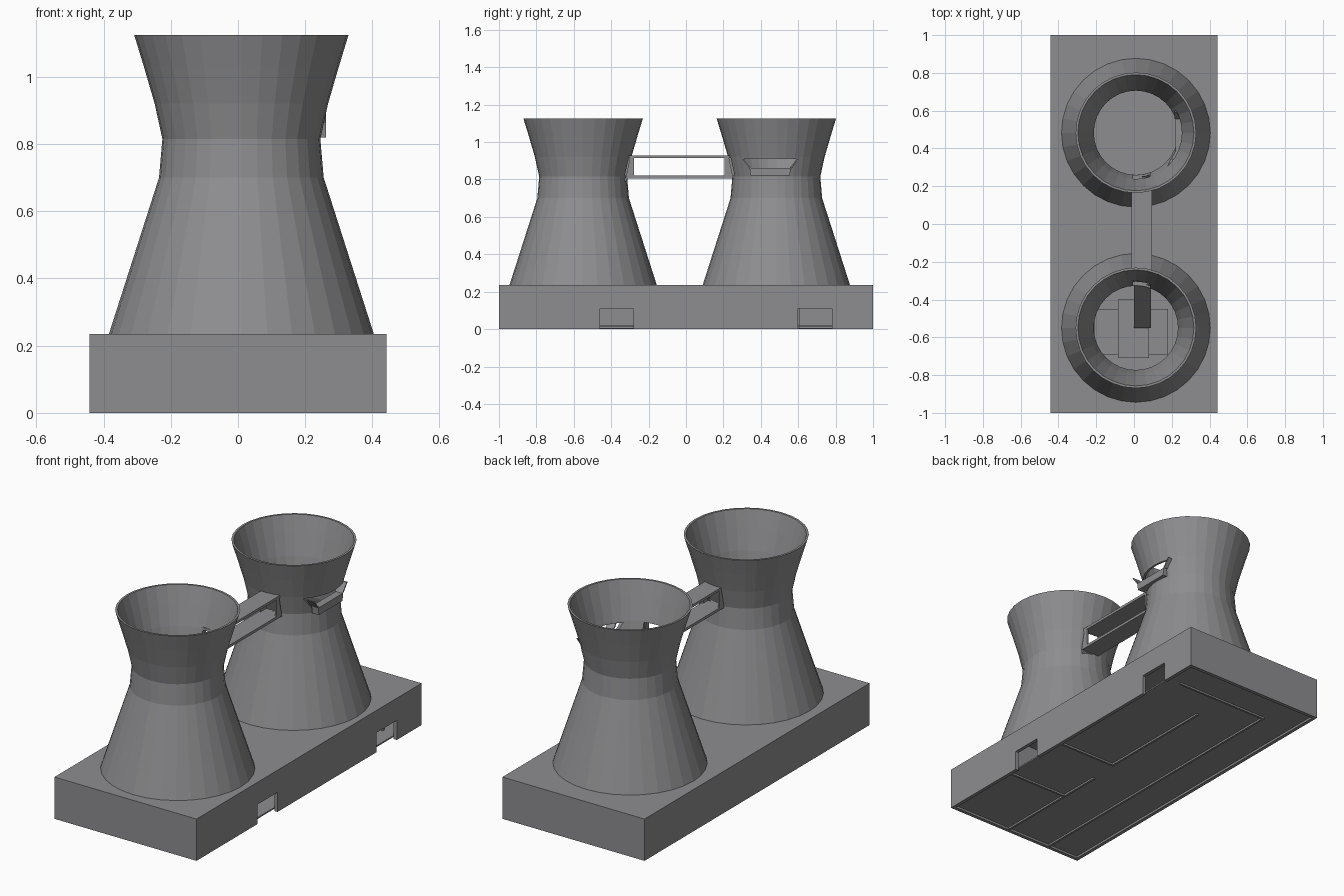
import bpy, bmesh, math

if "Cube" in bpy.data.objects:
    bpy.data.objects.remove(bpy.data.objects["Cube"])

gray = bpy.data.materials.new("plain gray")
gray.diffuse_color = (0.27, 0.27, 0.28, 1)
gray.use_nodes = True
gray.node_tree.nodes["Principled BSDF"].inputs["Base Color"].default_value = gray.diffuse_color


def finish(name, bm):
    bmesh.ops.recalc_face_normals(bm, faces=bm.faces)
    me = bpy.data.meshes.new(name)
    bm.to_mesh(me)
    bm.free()
    me.materials.append(gray)
    ob = bpy.data.objects.new(name, me)
    bpy.context.collection.objects.link(ob)
    return ob


def prism(name, yz, x0, x1):
    """Extrude a (y, z) outline from x0 to x1."""
    bm = bmesh.new()
    face = bm.faces.new([bm.verts.new((x0, y, z)) for y, z in yz])
    new = bmesh.ops.extrude_face_region(bm, geom=[face])["geom"]
    verts = [v for v in new if isinstance(v, bmesh.types.BMVert)]
    bmesh.ops.translate(bm, verts=verts, vec=(x1 - x0, 0, 0))
    return finish(name, bm)


def box(name, x0, x1, y0, y1, z0, z1):
    return prism(name, [(y0, z0), (y1, z0), (y1, z1), (y0, z1)], x0, x1)


def tower(name, cx, cy, n=32):
    outer = [(0.395, 0.232), (0.245, 0.70), (0.235, 0.815),
             (0.258, 0.92), (0.29, 1.03), (0.319, 1.125)]
    loop = outer + [(r - 0.012, z) for r, z in reversed(outer)]
    bm = bmesh.new()
    rings = [[bm.verts.new((cx + r * math.cos(2 * math.pi * i / n),
                            cy + r * math.sin(2 * math.pi * i / n), z))
              for i in range(n)] for r, z in loop]
    for k, a in enumerate(rings):
        b = rings[(k + 1) % len(rings)]
        for i in range(n):
            j = (i + 1) % n
            bm.faces.new((a[i], a[j], b[j], b[i]))
    return finish(name, bm)


def cut(ob, cutter):
    mod = ob.modifiers.new("opening", 'BOOLEAN')
    mod.operation = 'DIFFERENCE'
    mod.solver = 'EXACT'
    mod.object = cutter
    bpy.context.view_layer.objects.active = ob
    bpy.ops.object.modifier_apply(modifier=mod.name)
    bpy.data.objects.remove(cutter)


# Hollow base: top, walls with two doorways on the right, recessed floor
W, T, H = 0.442, 0.02, 0.235
box("base_top", -W, W, -1, 1, H - T, H)
prism("base_right_wall",
      [(-1, 0), (-0.46, 0), (-0.46, 0.11), (-0.28, 0.11), (-0.28, 0), (0.6, 0),
       (0.6, 0.11), (0.78, 0.11), (0.78, 0), (1, 0), (1, H - T), (-1, H - T)],
      W - T, W)
box("base_left_wall", -W, -W + T, -1, 1, 0, H - T)
for name, y in (("base_front_wall", -1), ("base_back_wall", 1 - T)):
    box(name, -W + T, W - T, y, y + T, 0, H - T)
box("base_floor", -W + T, W - T, -1 + T, 1 - T, 0.012, 0.02)

# Passage walls inside the base, showing slightly under the floor
t = 0.006
for i, (x0, x1, y0, y1) in enumerate([
        (0.05, W - T, -0.52, -0.52), (0.05, 0.05, -0.98, -0.28),
        (0.065, W - T, -0.10, -0.10), (0.065, 0.065, -0.10, 0.60),
        (-0.23, 0.34, 0.80, 0.80), (-0.23, -0.23, -0.98, 0.80)]):
    box("passage_wall_%d" % i, x0 - t, x1 + t, y0 - t, y1 + t, 0.002, H - T)

# Two waisted towers
CX, Y1, Y2 = 0.01, -0.55, 0.483
front = tower("front_tower", CX, Y1)
back = tower("back_tower", CX, Y2)

# Bridge doorways and side window
bx0, bx1 = -0.014, 0.096
cut(front, box("cutter", bx0 + 0.01, bx1 - 0.01, -0.45, -0.2, 0.82, 0.914))
cut(back, box("cutter", bx0 + 0.01, bx1 - 0.01, 0.1, 0.38, 0.82, 0.914))
cut(back, prism("cutter", [(0.345, 0.855), (0.56, 0.855), (0.60, 0.91), (0.305, 0.91)],
                0.15, 0.45))

# Window ledge with two flared cheeks
prism("window_ledge", [(0.345, 0.82), (0.555, 0.82), (0.56, 0.862), (0.34, 0.862)],
      0.22, 0.262)
for s in (-1, 1):
    prism("window_cheek", [(0.45 + s * 0.105, 0.862), (0.45 + s * 0.113, 0.862),
                           (0.45 + s * 0.15, 0.91), (0.45 + s * 0.142, 0.91)],
          0.215, 0.262)

# Bridge: floor and roof plates, slanted end posts
box("bridge_floor", bx0, bx1, -0.32, 0.25, 0.805, 0.82)
box("bridge_roof", bx0, bx1, -0.305, 0.235, 0.914, 0.929)
for c, s in ((-0.035, -1), (-0.035, 1)):
    outline = [(c + s * 0.288, 0.805), (c + s * 0.262, 0.929),
               (c + s * 0.242, 0.929), (c + s * 0.242, 0.805)]
    for x in (bx0, bx1 - 0.01):
        prism("bridge_post", outline, x, x + 0.01)

# Steps and ramp climbing inside the front tower to the bridge
box("lower_step", -0.21, 0.18, -0.69, -0.45, H, 0.38)
box("upper_step", -0.085, 0.08, -0.71, -0.40, 0.38, 0.53)
prism("ramp", [(-0.55, 0.53), (-0.55, 0.55), (-0.315, 0.82), (-0.315, 0.80)],
      0.0, 0.09)
